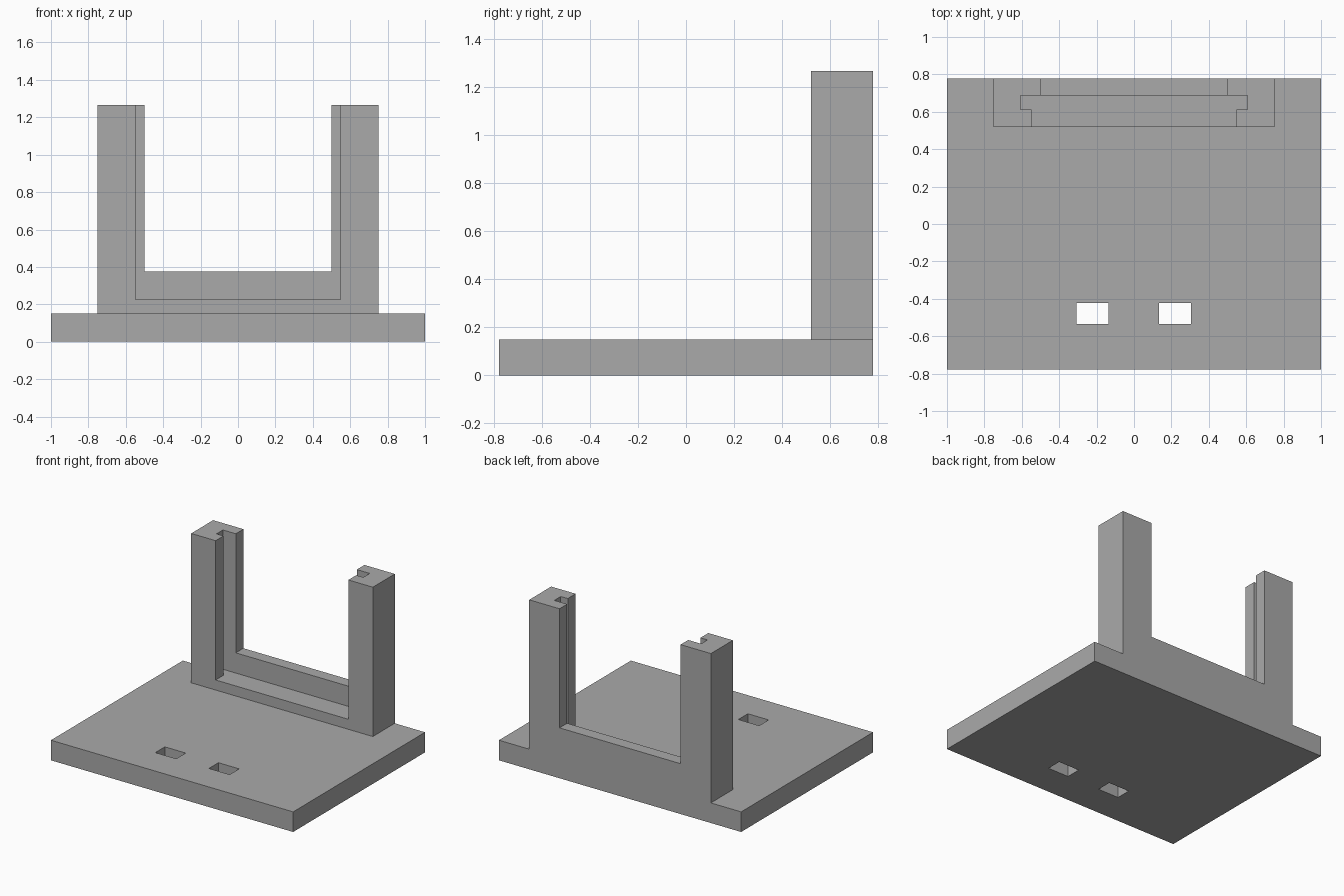
import bpy

cube = bpy.data.objects.get("Cube")
if cube:
    bpy.data.objects.remove(cube, do_unlink=True)

# Single plain grey material
GREY = (0.4, 0.4, 0.4, 1.0)
grey = bpy.data.materials.new("plain grey")
grey.use_nodes = True
grey.diffuse_color = GREY
grey.node_tree.nodes["Principled BSDF"].inputs["Base Color"].default_value = GREY


def box(name, x, y, z):
    """Box spanning the (low, high) ranges on each axis."""
    corners = [(a, b, c) for a in x for b in y for c in z]
    faces = [(0, 1, 3, 2), (4, 6, 7, 5), (0, 4, 5, 1),
             (2, 3, 7, 6), (0, 2, 6, 4), (1, 5, 7, 3)]
    mesh = bpy.data.meshes.new(name)
    mesh.from_pydata(corners, [], faces)
    mesh.materials.append(grey)
    obj = bpy.data.objects.new(name, mesh)
    bpy.context.collection.objects.link(obj)
    return obj


def combine(target, tool, operation):
    """Apply an exact boolean, then discard the tool."""
    mod = target.modifiers.new("boolean", 'BOOLEAN')
    mod.operation = operation
    mod.solver = 'EXACT'
    mod.object = tool
    bpy.context.view_layer.objects.active = target
    bpy.ops.object.modifier_apply(modifier=mod.name)
    bpy.data.objects.remove(tool, do_unlink=True)


BACK = 0.778
BASE_TOP = 0.15
FRAME_TOP = 1.265
ABOVE = FRAME_TOP + 0.2
SLOT_FLOOR = 0.225

# Flat base plate
stand = box("slotted_stand", (-1, 1), (-BACK, BACK), (0, BASE_TOP))

# Upright frame block, sunk into the plate so they fuse
frame = box("upright_frame", (-0.75, 0.75), (0.519, BACK), (0.05, FRAME_TOP))

# Front window, panel groove and rear window: half width, depth range, floor
for half, y, floor in ((0.548, (0.4, 0.65), SLOT_FLOOR),
                       (0.606, (0.612, 0.688), SLOT_FLOOR),
                       (0.5, (0.65, 0.95), 0.376)):
    cutter = box("window_cutter", (-half, half), y, (floor, ABOVE))
    combine(frame, cutter, 'DIFFERENCE')
combine(stand, frame, 'UNION')

# Two rectangular holes through the plate
for cx in (-0.222, 0.22):
    cutter = box("hole_cutter", (cx - 0.086, cx + 0.086), (-0.535, -0.423), (-0.1, 0.3))
    combine(stand, cutter, 'DIFFERENCE')
